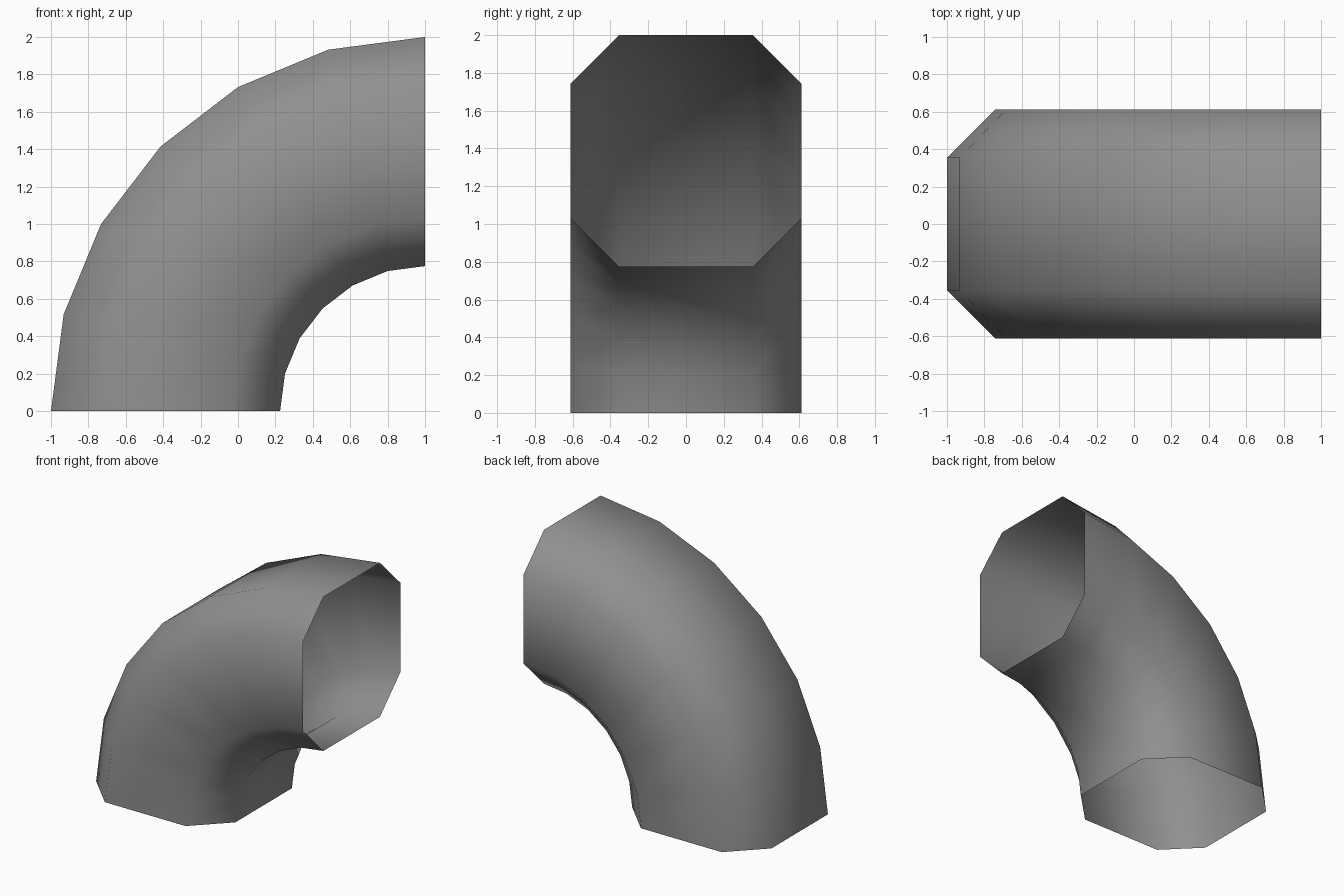
import bpy
import bmesh
from math import radians
from mathutils import Vector

cube = bpy.data.objects.get("Cube")
if cube:
    bpy.data.objects.remove(cube, do_unlink=True)

# Plain grey pipe colour
grey = bpy.data.materials.new("Pipe grey")
grey.use_nodes = True
colour = (0.28, 0.28, 0.28, 1)
grey.diffuse_color = colour
grey.node_tree.nodes["Principled BSDF"].inputs["Base Color"].default_value = colour

# Chamfered square cross-section on the floor, swept a quarter turn
half, flat = 0.6125, 0.355
centre_x = 1 - 2 + half
corners = [(half, flat), (flat, half), (-flat, half), (-half, flat)]
corners += [(-x, -y) for x, y in corners]

bm = bmesh.new()
ring = [bm.verts.new((centre_x + x, y, 0)) for x, y in corners]
edges = [bm.edges.new((a, b)) for a, b in zip(ring, ring[1:] + ring[:1])]
bmesh.ops.spin(bm, geom=ring + edges, cent=(1, 0, 0), axis=(0, 1, 0),
               angle=radians(90), steps=6, use_duplicate=False)

# Turn the faces of the open tube outwards
bend = Vector((1, 0, 0))
bm.normal_update()
for face in bm.faces:
    mid = face.calc_center_median()
    spoke = Vector((mid.x - 1, 0, mid.z)).normalized()
    if face.normal.dot(mid - bend - spoke * (2 - half)) < 0:
        face.normal_flip()
    face.smooth = True

mesh = bpy.data.meshes.new("pipe_elbow")
bm.to_mesh(mesh)
bm.free()
mesh.materials.append(grey)
pipe = bpy.data.objects.new("pipe_elbow", mesh)
bpy.context.collection.objects.link(pipe)
